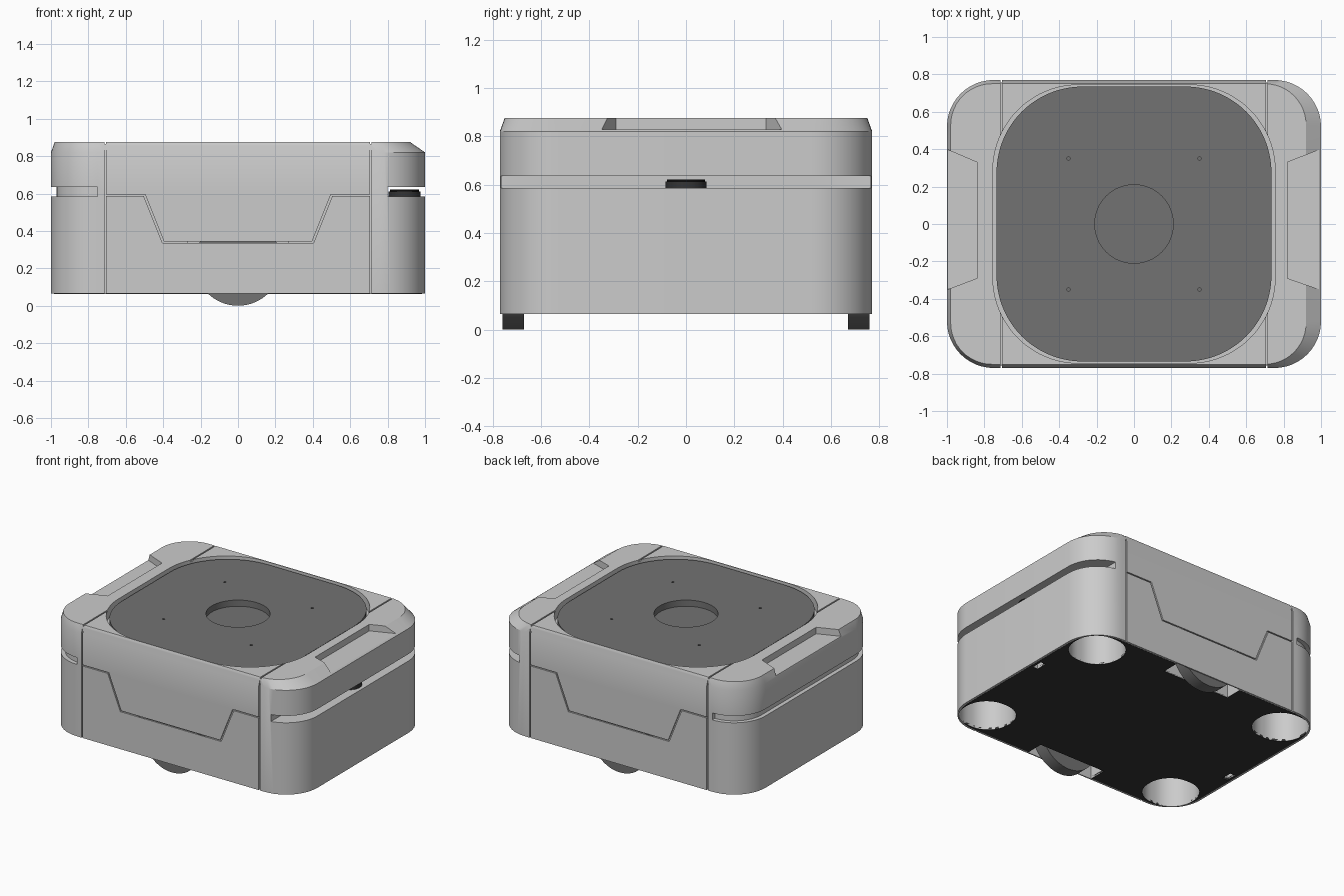
import bpy, bmesh, math
from math import cos, sin, pi

if "Cube" in bpy.data.objects:
    bpy.data.objects.remove(bpy.data.objects["Cube"])


def material(name, c):
    m = bpy.data.materials.new(name)
    m.diffuse_color = (c, c, c, 1)
    m.use_nodes = True
    m.node_tree.nodes["Principled BSDF"].inputs["Base Color"].default_value = m.diffuse_color
    return m


MID = material("mid_grey", 0.17)
DARK = material("dark_grey", 0.035)
BLACK = material("black", 0.004)


def rounded(x0, x1, y0, y1, r, n=12):
    """Rounded rectangle outline, counter-clockwise."""
    pts = []
    for k, (cx, cy) in enumerate([(x1 - r, y1 - r), (x0 + r, y1 - r),
                                  (x0 + r, y0 + r), (x1 - r, y0 + r)]):
        for i in range(n + 1):
            a = pi / 2 * (k + i / n)
            pts.append((cx + r * cos(a), cy + r * sin(a)))
    return pts


def circle(cx, cy, r, n=48):
    return [(cx + r * cos(2 * pi * i / n), cy + r * sin(2 * pi * i / n)) for i in range(n)]


def rect(x0, x1, y0, y1):
    return [(x0, y0), (x1, y0), (x1, y1), (x0, y1)]


def loft(name, layers, mat=None, along_y=False):
    """Closed solid through (outline, height) layers; along_y reads outlines as x, z."""
    bm = bmesh.new()
    rings = [[bm.verts.new((x, h, y) if along_y else (x, y, h)) for x, y in pts]
             for pts, h in layers]
    n = len(rings[0])
    for a, b in zip(rings, rings[1:]):
        for i in range(n):
            j = (i + 1) % n
            bm.faces.new((a[i], a[j], b[j], b[i]))
    bm.faces.new(rings[0][::-1])
    bm.faces.new(rings[-1])
    bmesh.ops.recalc_face_normals(bm, faces=bm.faces)
    me = bpy.data.meshes.new(name)
    bm.to_mesh(me)
    bm.free()
    ob = bpy.data.objects.new(name, me)
    bpy.context.collection.objects.link(ob)
    if mat:
        me.materials.append(mat)
    return ob


def prism(name, pts, h0, h1, mat=None, along_y=False):
    return loft(name, [(pts, h0), (pts, h1)], mat, along_y)


def cut(ob, cutter):
    """Subtract the cutter and remove it."""
    cutter.hide_render = True
    m = ob.modifiers.new("cut", 'BOOLEAN')
    m.operation, m.solver, m.object = 'DIFFERENCE', 'EXACT', cutter
    bpy.context.view_layer.objects.active = ob
    bpy.ops.object.modifier_apply(modifier=m.name)
    bpy.data.objects.remove(cutter)


# Body shell with chamfered top, wider chamfer on the right
outer = rounded(-1, 1, -0.77, 0.77, 0.25)
top = rounded(-0.98, 0.92, -0.75, 0.75, 0.22)
body = loft("body", [(outer, 0.065), (outer, 0.82), (top, 0.875)])

# Top tray pocket
cut(body, prism("c", rounded(-0.755, 0.755, -0.744, 0.744, 0.46, 20), 0.80, 0.95))

# Side hand recesses
for s, inner in ((-1, 0.84), (1, 0.82)):
    low = [(s * 1.05, -0.37), (s * 1.05, 0.42), (s * inner, 0.33), (s * inner, -0.29)]
    cut(body, prism("c", low, 0.828, 0.95))

# Open slot on the right, shallow wrapping groove on the left
cut(body, prism("c", rect(0.80, 1.1, -0.9, 0.9), 0.585, 0.635))
groove = prism("c", rect(-1.1, -0.75, -0.9, 0.9), 0.585, 0.635)
cut(groove, prism("c", rounded(-0.97, 0.97, -0.74, 0.74, 0.22), 0.5, 0.7))
cut(body, groove)

# Panel seams on front and back
w = 0.004
upper = [(-0.71, 0.59 + w), (-0.5 + w, 0.59 + w), (-0.4 + w, 0.34 + w),
         (0.4 - w, 0.34 + w), (0.5 - w, 0.59 + w), (0.71, 0.59 + w)]
lower = [(-0.71, 0.59 - w), (-0.5 - w, 0.59 - w), (-0.4 - w, 0.34 - w),
         (0.4 + w, 0.34 - w), (0.5 + w, 0.59 - w), (0.71, 0.59 - w)]
for s in (-1, 1):
    cut(body, prism("c", lower + upper[::-1], s * 0.76, s * 0.8, along_y=True))
    for x in (-0.71, 0.71):
        cut(body, prism("c", rect(x - 0.005, x + 0.005, 0.0, 0.9), s * 0.757, s * 0.8, along_y=True))
        cut(body, prism("c", rect(x - 0.005, x + 0.005, 0.865, 0.9), s * 0.45, s * 0.8, along_y=True))

# Base plate, then corner pockets, wheel wells and small slots through both
base = prism("base_plate", rounded(-0.985, 0.985, -0.755, 0.755, 0.235), 0.064, 0.08, DARK)


def mirrored(v0, v1, s):
    return sorted((s * v0, s * v1))


for sx in (-1, 1):
    for sy in (-1, 1):
        pocket = rounded(*mirrored(0.6, 0.97, sx), *mirrored(0.38, 0.74, sy), 0.17)
        for ob in (body, base):
            cut(ob, prism("c", pocket, 0.0, 0.3))
    slot = rect(*mirrored(0.925, 0.965, sx), *mirrored(0.12, 0.2, sx))
    well = rect(-0.27, 0.27, *mirrored(0.63, 0.762, sx))
    for ob in (body, base):
        cut(ob, prism("c", slot, 0.0, 0.1))
        cut(ob, prism("c", well, 0.0, 0.5))

# Drive wheels
for s, name in ((-1, "front_wheel"), (1, "back_wheel")):
    prism(name, circle(0, 0.232, 0.232, 64), s * 0.67, s * 0.758, MID, along_y=True)

# Top plate with central dish and four screw holes
plate = prism("top_plate", rounded(-0.735, 0.735, -0.735, 0.735, 0.46, 20), 0.79, 0.86, MID)
cut(plate, prism("c", circle(0, 0, 0.21, 64), 0.815, 0.9))
for x in (-0.35, 0.35):
    for y in (-0.35, 0.35):
        cut(plate, prism("c", circle(x, y, 0.009, 12), 0.84, 0.9))

# Scanner disc in the right slot
prism("scanner_base", circle(0.89, 0, 0.085), 0.58, 0.612, DARK)
prism("scanner_disc", circle(0.89, 0, 0.078), 0.605, 0.622, BLACK)

# Smooth rounded sides, keep edges sharp
bpy.ops.object.select_all(action='DESELECT')
for ob in bpy.context.collection.objects:
    ob.select_set(True)
bpy.context.view_layer.objects.active = body
bpy.ops.object.shade_smooth_by_angle(angle=math.radians(25))
